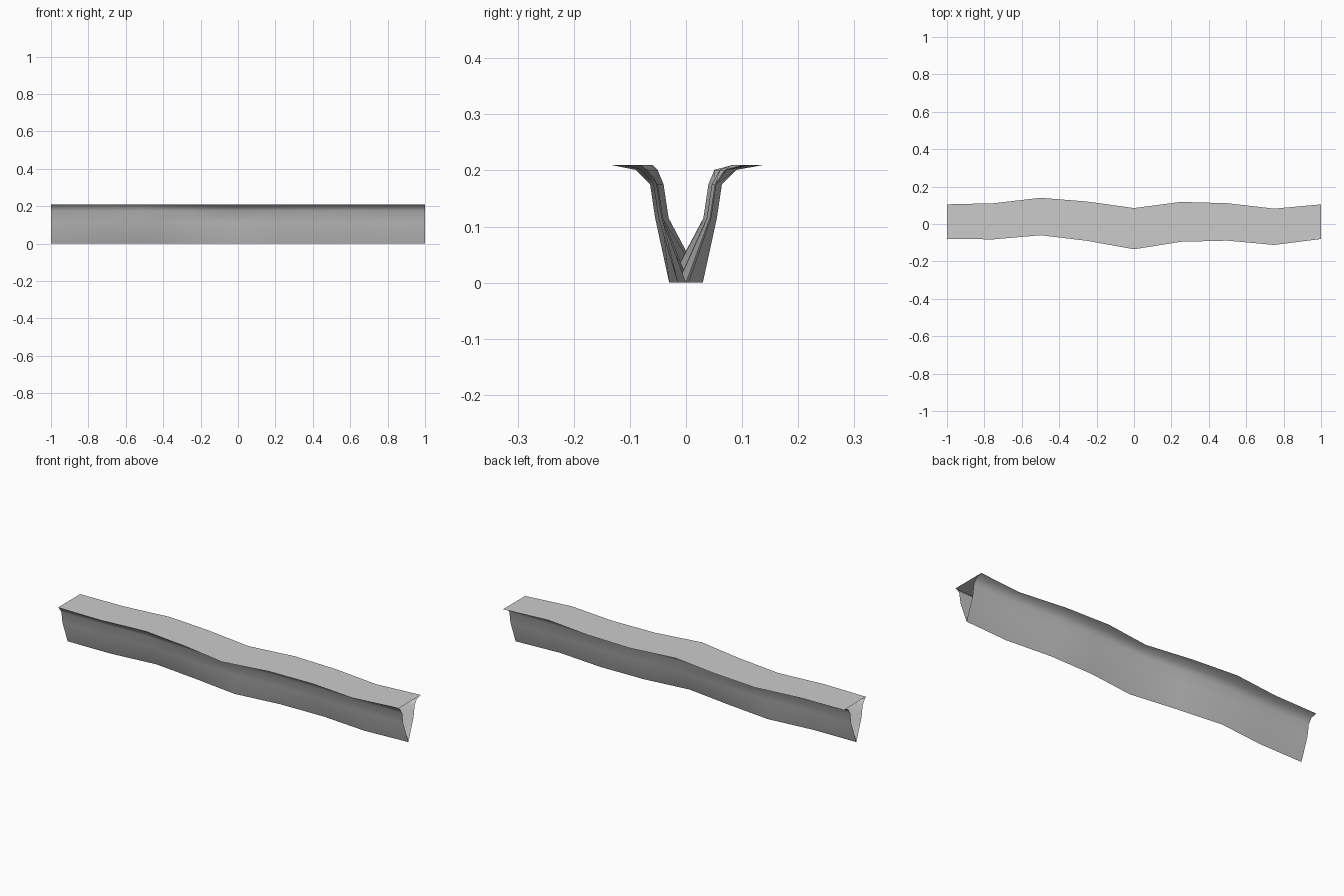
import bpy, math

if "Cube" in bpy.data.objects:
    bpy.data.objects.remove(bpy.data.objects["Cube"])

# One wobble value per station along the length (x = -1 ... 1)
ridge_y = [0, 0.004, 0.03, 0.003, -0.03, 0, 0.005, -0.015, 0]
front_y = [-0.08, -0.082, -0.06, -0.09, -0.135, -0.095, -0.089, -0.112, -0.08]
back_y = [0.105, 0.111, 0.14, 0.12, 0.085, 0.118, 0.111, 0.082, 0.105]
# Wall profile: half width, height, share of the ridge wobble
wall = [(0.043, 0.115, 0.4), (0.052, 0.175, 0.4), (0.07, 0.201, 0.65)]
xs = [-1 + 0.25 * i for i in range(9)]


def loft(name, sections, smooth):
    """Skin a row of open cross-sections."""
    n = len(sections[0])
    verts = [p for s in sections for p in s]
    faces = [(i * n + j, i * n + j + 1, (i + 1) * n + j + 1, (i + 1) * n + j)
             for i in range(len(sections) - 1) for j in range(n - 1)]
    mesh = bpy.data.meshes.new(name)
    mesh.from_pydata(verts, [], faces)
    obj = bpy.data.objects.new(name, mesh)
    bpy.context.collection.objects.link(obj)
    if smooth:
        bpy.ops.object.select_all(action='DESELECT')
        obj.select_set(True)
        bpy.context.view_layer.objects.active = obj
        bpy.ops.object.shade_smooth_by_angle(angle=math.radians(60))
    return obj


# V-shaped walls flaring out to the rim, open at both ends
sections = []
for x, c, f, b in zip(xs, ridge_y, front_y, back_y):
    front = [(x, c * k - w, z) for w, z, k in reversed(wall)]
    back = [(x, c * k + w, z) for w, z, k in wall]
    sections.append([(x, b, 0.21)] + back[::-1] + [(x, c, 0)]
                    + front[::-1] + [(x, f, 0.21)])
loft("ledge_walls", sections, True)

# Flat top surface
loft("ledge_top", [[(x, f, 0.21), (x, b, 0.21)]
                   for x, f, b in zip(xs, front_y, back_y)], False).data.flip_normals()
